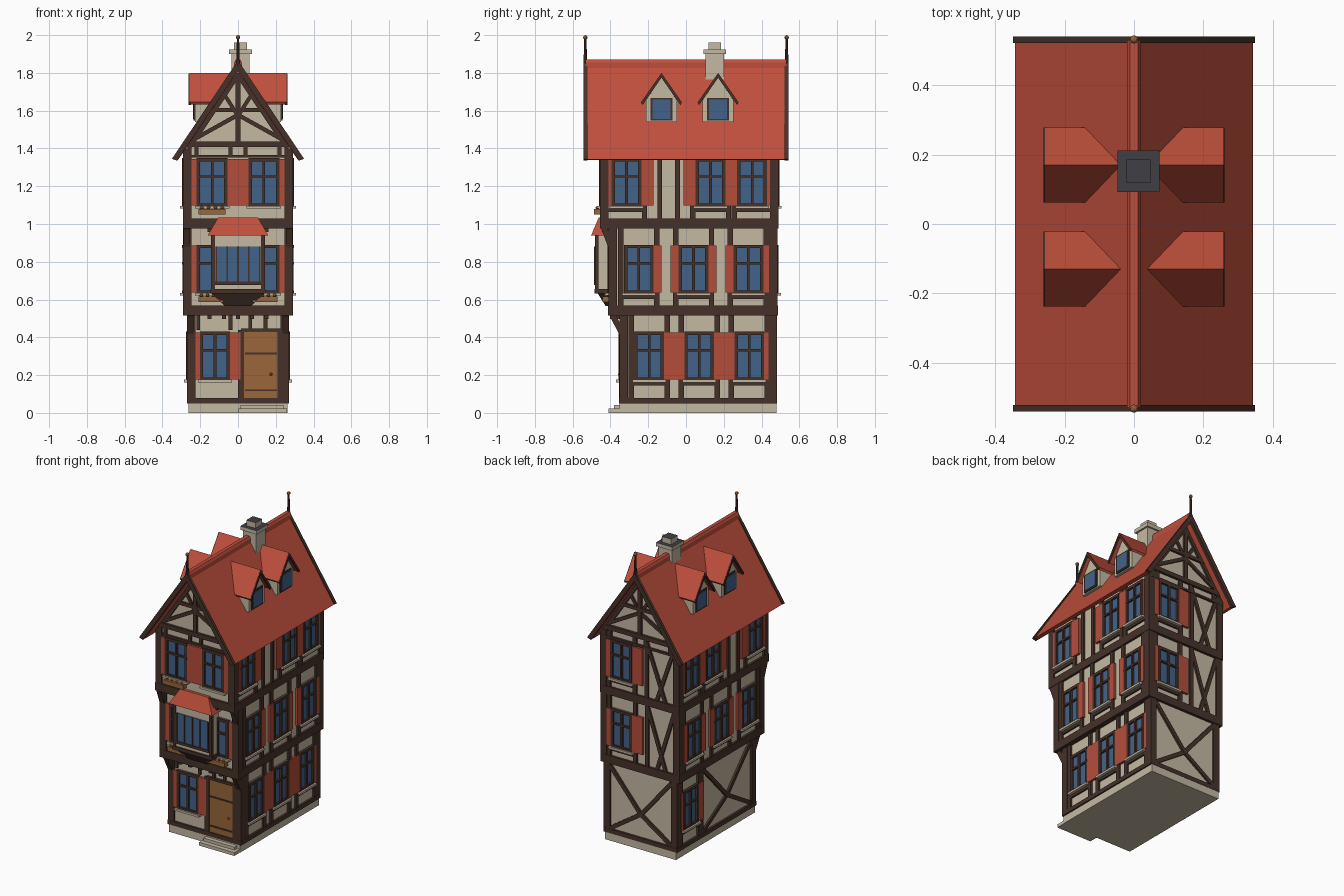
import bpy, bmesh, math
from mathutils import Matrix, Vector

if "Cube" in bpy.data.objects:
    bpy.data.objects.remove(bpy.data.objects["Cube"])

COLORS = {
    "plaster": (0.555, 0.485, 0.36), "stone": (0.55, 0.485, 0.365), "timber": (0.062, 0.031, 0.022),
    "roof_tile": (0.52, 0.078, 0.045), "shutter_red": (0.46, 0.075, 0.044),
    "glass_blue": (0.055, 0.125, 0.25), "oak": (0.32, 0.135, 0.042), "slate": (0.05, 0.05, 0.06)}
MATS = {}
for n, c in COLORS.items():
    MATS[n] = bpy.data.materials.new(n)
    MATS[n].diffuse_color = (*c, 1)

# wall directions: (axis running along the wall, outward axis)
DIRS = {"front": ((1, 0, 0), (0, -1, 0)), "back": ((1, 0, 0), (0, 1, 0)),
        "right": ((0, 1, 0), (1, 0, 0)), "left": ((0, 1, 0), (-1, 0, 0))}
parts = {}


def mesh(part, mat):
    return parts.setdefault((part, mat), bmesh.new())


def prism(part, mat, side, pts, d0, d1):
    """Polygon of (u, z) points on a wall direction, extruded from depth d0 to d1."""
    bm = mesh(part, mat)
    u, o = map(Vector, DIRS[side])
    rings = [[bm.verts.new(u * a + o * d + Vector((0, 0, z))) for a, z in pts] for d in (d0, d1)]
    n = len(pts)
    for r in rings:
        bm.faces.new(r)
    for i in range(n):
        j = (i + 1) % n
        bm.faces.new((rings[0][i], rings[0][j], rings[1][j], rings[1][i]))


def rect(part, mat, side, u0, u1, z0, z1, d0, d1):
    prism(part, mat, side, [(u0, z0), (u1, z0), (u1, z1), (u0, z1)], d0, d1)


def beam(side, a, b, w, d0, d1, part="timber_braces"):
    """Straight timber between two wall points."""
    a, b = Vector(a), Vector(b)
    t = (b - a).normalized() * w / 2
    s = Vector((-t.y, t.x))
    prism(part, "timber", side, [a + s, a - s, b - s, b + s], d0, d1)


def frustum(part, mat, r0, z0, r1, z1):
    """Tapered block; r = (x0, x1, y0, y1)."""
    bm = mesh(part, mat)
    q = [[bm.verts.new((r[i], r[j], z)) for i, j in ((0, 2), (1, 2), (1, 3), (0, 3))]
         for r, z in ((r0, z0), (r1, z1))]
    bm.faces.new(q[0])
    bm.faces.new(q[1])
    for i in range(4):
        j = (i + 1) % 4
        bm.faces.new((q[0][i], q[0][j], q[1][j], q[1][i]))


def box(part, mat, x0, x1, y0, y1, z0, z1):
    frustum(part, mat, (x0, x1, y0, y1), z0, (x0, x1, y0, y1), z1)


def ball(part, mat, p, r):
    bmesh.ops.create_icosphere(mesh(part, mat), subdivisions=2, radius=r, matrix=Matrix.Translation(p))


def window(side, d, u, z0, z1, w, shut, lo, hi, studs=None, sides=(-1, 1)):
    """Glass, frame, bars, sill, shutters kept between lo and hi, and studs beside it."""
    h, f = w / 2, 0.018
    rect("window_glass", "glass_blue", side, u - h, u + h, z0, z1, d - 0.01, d + 0.006)
    for a, b in ((u - h, u - h + f), (u + h - f, u + h), (u - 0.007, u + 0.007)):
        rect("window_frames", "timber", side, a, b, z0, z1, d, d + 0.018)
    for a, b in ((z0, z0 + f), (z1 - f, z1), (z0 + 0.6 * (z1 - z0), z0 + 0.6 * (z1 - z0) + 0.012)):
        rect("window_frames", "timber", side, u - h, u + h, a, b, d, d + 0.0185)
    rect("window_sills", "stone", side, u - h - 0.01, u + h + 0.01, z0 - 0.008, z0 + 0.006, d, d + 0.03)
    for s in sides:
        a, b = sorted((u + s * h, u + s * (h + shut)))
        a, b = max(a, lo), min(b, hi)
        if b - a > 0.008:
            rect("shutters", "shutter_red", side, a, b, z0 + 0.008, z1 - 0.005, d, d + 0.016)
    if studs:
        for s in (-1, 1):
            c = u + s * (h + 0.016)
            if lo < c < hi:
                rect("studs", "timber", side, c - 0.014, c + 0.014, *studs, d, d + 0.012)
        rect("studs", "timber", side, max(lo, u - h - 0.02), min(hi, u + h + 0.02),
             z0 - 0.026, z0 - 0.008, d, d + 0.011)


def braced_panel(side, d, u0, u1, z0, z1):
    """Four braces running from the corners to a low crossing point."""
    m, c = (u0 + u1) / 2, z0 + 0.36 * (z1 - z0)
    for u in (u0, u1):
        beam(side, (u, z1), (m, c), 0.026, d, d + 0.013)
        beam(side, (u, z0), (m, c), 0.026, d, d + 0.012)


# storeys: bottom, top, half width, front y, back y, window bottom/top, shutter width, side window centres
STOREYS = [(0.05, 0.52, 0.257, -0.34, 0.468, 0.17, 0.43, 0.055, (-0.195, 0.07, 0.335)),
           (0.52, 0.98, 0.277, -0.398, 0.472, 0.63, 0.89, 0.042, (-0.25, 0.04, 0.33)),
           (0.98, 1.40, 0.278, -0.442, 0.476, 1.09, 1.35, 0.065, (-0.315, 0.13, 0.35))]

for k, (z0, z1, hx, yf, yb, w0, w1, sh, centres) in enumerate(STOREYS):
    box("storey_walls", "plaster", -hx, hx, yf, yb, z0, z1)
    # floor beam and corner posts
    e, t = 0.014, (0.028 if k == 0 else 0.048)
    box("floor_beams", "timber", -hx - e, hx + e, yf - e, yb + e, z0 + (0 if k == 0 else -0.005), z0 + t)
    for x in (-hx, hx):
        for y in (yf, yb):
            sx, sy = math.copysign(1, x), (-1 if y == yf else 1)
            xs, ys = sorted((x + sx * 0.013, x - sx * 0.032)), sorted((y + sy * 0.013, y - sy * 0.032))
            box("corner_posts", "timber", *xs, *ys, z0, z1)
    zs = (z0 + 0.02, z1)
    # side walls
    for side in ("right", "left"):
        for i, c in enumerate(centres):
            if side == "left" and k == 0 and i < 2:
                continue
            window(side, hx, c, w0, w1, 0.158, sh, yf + 0.032, yb - 0.032, zs,
                   (1,) if i == 0 and k < 2 else (-1, 1))
        if k == 2:
            for y in (-0.14, -0.045):
                rect("studs", "timber", side, y - 0.012, y + 0.012, *zs, hx, hx + 0.012)
    if k == 0:
        braced_panel("left", hx, yf + 0.03, 0.2, 0.08, 0.5)
        rect("studs", "timber", "left", 0.2, 0.225, *zs, hx, hx + 0.013)
        braced_panel("back", yb, -hx + 0.03, hx - 0.03, 0.08, 0.5)
    else:
        # back wall: window on one half, braced panel on the other
        window("back", yb, 0.135, w0, w1, 0.16, 0.075, -hx + 0.032, hx - 0.032, zs)
        a, b, lo, hi = -hx + 0.03, -0.05, z0 + 0.04, z1 - 0.01
        rect("studs", "timber", "back", b - 0.012, b + 0.014, *zs, yb, yb + 0.012)
        beam("back", (b, hi), (a + 0.06, lo), 0.024, yb, yb + 0.012)
        beam("back", (a, hi), (b - 0.07, lo), 0.024, yb, yb + 0.011)
        # front windows
        for s in (-1, 1):
            window("front", -yf, s * 0.137, w0, w1, 0.163, 0.055, -hx + 0.032, hx - 0.032)
        # jetty: joist ends and knee brackets
        py, ph = STOREYS[k - 1][3], STOREYS[k - 1][2]
        for i in range(5):
            x = -0.15 + i * 0.075
            box("joist_ends", "timber", x - 0.011, x + 0.011, yf - 0.004, py + 0.01, z0 - 0.022, z0)
        for side in ("right", "left"):
            beam(side, (py, z0 - 0.095), (yf + 0.008, z0), 0.032, ph - 0.022, ph + 0.012, "jetty_brackets")

# ground floor front: window, door, steps
F = 0.34
window("front", F, -0.122, 0.17, 0.43, 0.16, 0.055, -0.225, 0.016)
rect("door_frame", "timber", "front", 0.0, 0.033, 0.05, 0.44, F, F + 0.013)
rect("door_frame", "timber", "front", 0.016, 0.245, 0.43, 0.446, F, F + 0.018)
rect("door_frame", "timber", "front", 0.208, 0.23, 0.05, 0.44, F, F + 0.014)
rect("door", "oak", "front", 0.033, 0.21, 0.05, 0.43, F - 0.01, F + 0.008)
for z in (0.12, 0.315):
    rect("door_straps", "timber", "front", 0.037, 0.206, z - 0.005, z + 0.005, F, F + 0.012)
ball("door_knob", "oak", (0.175, -F - 0.012, 0.205), 0.008)
for x in (-0.21, -0.04, 0.065, 0.145):
    rect("studs", "timber", "front", x - 0.01, x + 0.01, 0.44, 0.52, F, F + 0.012)
box("foundation", "stone", -0.262, 0.262, -0.352, 0.48, 0, 0.05)
box("door_steps", "stone", 0, 0.26, -0.41, -0.34, 0, 0.022)
box("door_steps", "stone", 0.012, 0.24, -0.38, -0.34, 0.022, 0.042)

# oriel bay on the first floor
box("oriel_walls", "plaster", -0.135, 0.135, -0.475, -0.39, 0.64, 0.945)
rect("oriel_glass", "glass_blue", "front", -0.115, 0.115, 0.69, 0.88, 0.47, 0.481)
for i in range(5):
    x = -0.115 + i * 0.0575
    rect("oriel_bars", "timber", "front", x - 0.004, x + 0.004, 0.69, 0.88, 0.47, 0.486)
rect("oriel_bars", "timber", "front", -0.125, 0.125, 0.678, 0.695, 0.47, 0.487)
for s in (-1, 1):
    x = sorted((s * 0.123, s * 0.143))
    box("oriel_posts", "timber", *x, -0.482, -0.462, 0.64, 0.945)
box("oriel_sill", "timber", -0.146, 0.146, -0.484, -0.39, 0.632, 0.655)
frustum("oriel_corbel", "timber", (-0.07, 0.07, -0.425, -0.39), 0.565, (-0.14, 0.14, -0.468, -0.39), 0.634)
frustum("oriel_roof", "roof_tile", (-0.16, 0.16, -0.502, -0.39), 0.94, (-0.105, 0.105, -0.462, -0.39), 1.035)

# flower boxes with buds
for x0, x1, y, z in ((-0.21, -0.08, -0.398, 0.587), (0.08, 0.21, -0.398, 0.587), (-0.21, -0.065, -0.442, 1.05)):
    box("flower_boxes", "oak", x0, x1, y - 0.045, y - 0.008, z, z + 0.03)
    for i in range(4):
        ball("flower_buds", "oak", (x0 + (x1 - x0) * (i + 0.5) / 4, y - 0.027, z + 0.036), 0.01)

# gable walls and their framing
prism("gable_wall", "plaster", "front", [(-0.278, 1.385), (0.278, 1.385), (0, 1.795)], -0.476, 0.442)
for side, d in (("front", 0.442), ("back", 0.476)):
    D = (d, d + 0.014)
    rect("gable_beams", "timber", side, -0.285, 0.285, 1.352, 1.366, *D)
    rect("gable_beams", "timber", side, -0.262, 0.262, 1.408, 1.438, d, d + 0.016)
    rect("gable_beams", "timber", side, -0.145, 0.145, 1.592, 1.614, *D)
    rect("gable_beams", "timber", side, -0.013, 0.013, 1.43, 1.8, d, d + 0.015)
    for s in (-1, 1):
        beam(side, (s * 0.23, 1.45), (s * 0.005, 1.575), 0.022, d, d + 0.012)
        beam(side, (s * 0.075, 1.69), (s * 0.005, 1.58), 0.02, d, d + 0.011)
        beam(side, (s * 0.262, 1.40), (0, 1.79), 0.024, d, d + 0.013)
        for x in (0.04, 0.22):
            rect("studs", "timber", side, s * x - 0.01, s * x + 0.01, 1.365, 1.41, d, d + 0.012)

# main roof, ridge, bargeboards, finials
prism("main_roof", "roof_tile", "front", [(-0.343, 1.342), (0, 1.857), (0.343, 1.342),
      (0.318, 1.338), (0, 1.806), (-0.318, 1.338)], -0.526, 0.526)
prism("ridge_cap", "roof_tile", "front", [(-0.02, 1.82), (0.02, 1.82), (0.02, 1.856), (0.012, 1.87),
      (-0.012, 1.87), (-0.02, 1.856)], -0.532, 0.532)
for s in (-1, 1):
    prism("bargeboards", "timber", "front", [(-0.35, 1.345), (0, 1.866), (0.35, 1.345),
          (0.322, 1.335), (0, 1.812), (-0.322, 1.335)], s * 0.522, s * 0.542)
    bmesh.ops.create_cone(mesh("finials", "timber"), cap_ends=True, segments=8, radius1=0.01, radius2=0.006,
                          depth=0.15, matrix=Matrix.Translation((0, s * 0.533, 1.91)))
    ball("finial_balls", "oak", (0, s * 0.533, 1.988), 0.012)

# dormers, two on each slope
for side in ("right", "left"):
    for c in (-0.13, 0.17):
        prism("dormer_walls", "plaster", side, [(c - 0.082, 1.54), (c + 0.082, 1.54), (c + 0.082, 1.655),
              (c, 1.775), (c - 0.082, 1.655)], 0.08, 0.228)
        for name, mat, d0, d1, t in (("dormer_roofs", "roof_tile", 0.03, 0.257, 0.022),
                                     ("dormer_verges", "timber", 0.25, 0.262, 0.026)):
            q = 0 if mat == "roof_tile" else 0.003
            prism(name, mat, side, [(c - 0.108, 1.645 - q), (c, 1.80 - q), (c + 0.108, 1.645 - q),
                  (c + 0.1, 1.633 - q), (c, 1.80 - t), (c - 0.1, 1.633 - q)], d0, d1)
        rect("dormer_frames", "timber", side, c - 0.058, c + 0.058, 1.547, 1.668, 0.222, 0.235)
        rect("dormer_glass", "glass_blue", side, c - 0.047, c + 0.047, 1.557, 1.658, 0.228, 0.238)

# chimney with slate tops
for r, z0, z1 in ((0.048, 1.70, 1.90), (0.06, 1.90, 1.925), (0.034, 1.925, 1.962)):
    box("chimney", "stone", 0.013 - r, 0.013 + r, 0.152 - r, 0.152 + r, z0, z1)

for (part, mat), bm in parts.items():
    bmesh.ops.recalc_face_normals(bm, faces=bm.faces)
    me = bpy.data.meshes.new(part)
    me.materials.append(MATS[mat])
    if part == "chimney":
        me.materials.append(MATS["slate"])
        for f in bm.faces:
            f.material_index = int(f.normal.z > 0.9)
    bm.to_mesh(me)
    bm.free()
    bpy.context.collection.objects.link(bpy.data.objects.new(part, me))

for m in bpy.data.materials:
    if m.users and not m.is_grease_pencil:
        m.use_nodes = True
        m.node_tree.nodes["Principled BSDF"].inputs["Base Color"].default_value = m.diffuse_color
